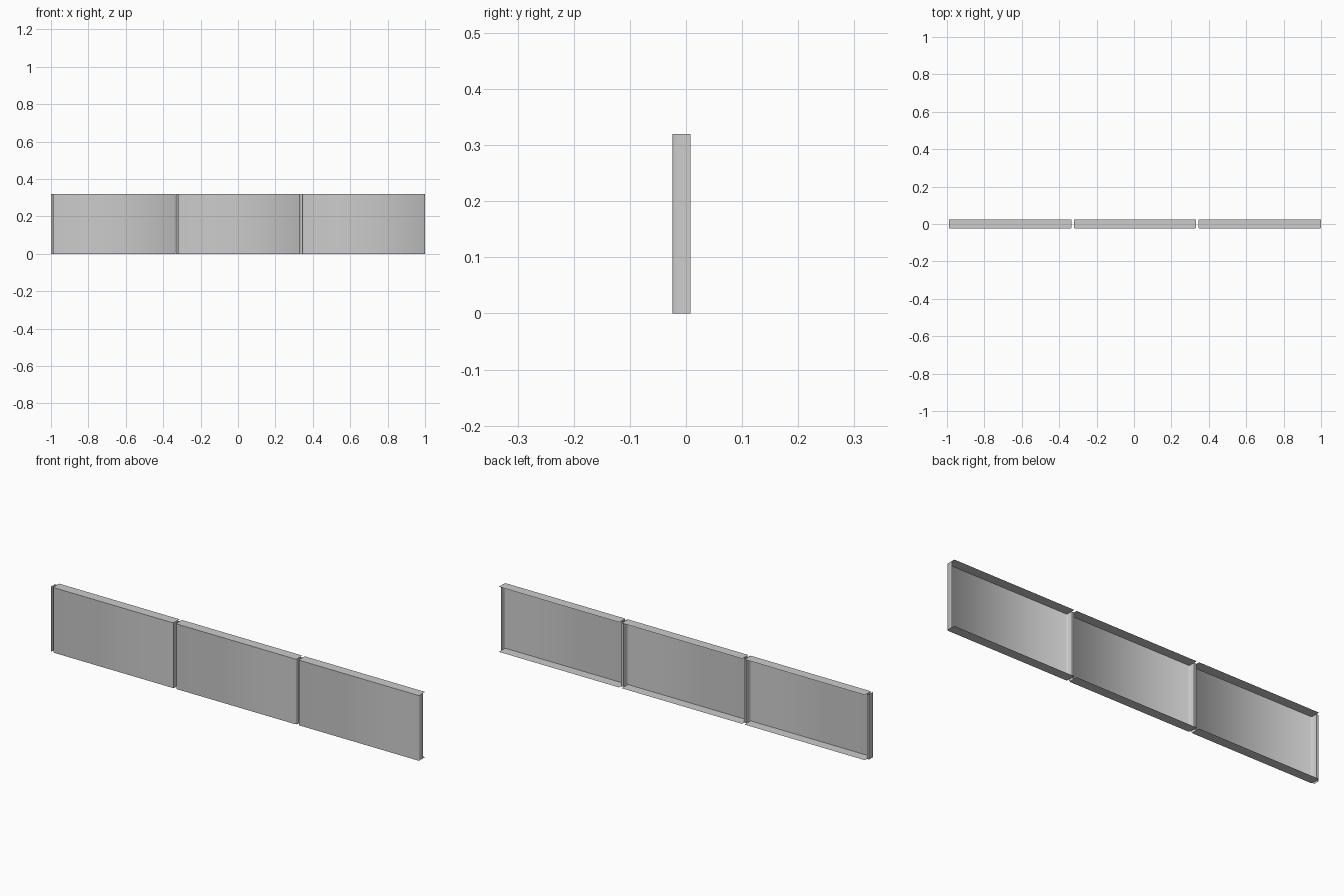
import bpy, math

if "Cube" in bpy.data.objects:
    bpy.data.objects.remove(bpy.data.objects["Cube"])

H, FRONT, WALL, BACK = 0.32, -0.024, 0.008, 0.024   # height and depth levels
WIDTH, PITCH, GROOVE, CH = 0.665, 0.6675, 0.011, 0.004


def make_object(name, verts, faces):
    me = bpy.data.meshes.new(name)
    me.from_pydata(verts, [], faces)
    me.update()
    ob = bpy.data.objects.new(name, me)
    bpy.context.collection.objects.link(ob)
    return ob


def extrude_profile(name, pts):
    # open sheet profile in plan, raised to full height
    n = len(pts)
    verts = [(x, y, z) for z in (0, H) for x, y in pts]
    faces = [(i, i + 1, n + i + 1, n + i) for i in range(n - 1)]
    return make_object(name, verts, faces)


for k in range(3):
    a = -1 + k * PITCH
    l, r = a + GROOVE, a + WIDTH

    # front sheet with joint channel on the left and return on the right
    sheet = extrude_profile(f"panel_sheet_{k + 1}", [
        (a, FRONT), (a, WALL), (l, WALL), (l, FRONT + CH), (l + CH, FRONT),
        (r - CH, FRONT), (r, FRONT + CH), (r, WALL)])
    bpy.context.view_layer.objects.active = sheet
    sheet.select_set(True)
    bpy.ops.object.shade_smooth_by_angle(angle=math.radians(60))
    sheet.select_set(False)

    # thin top and bottom flanges folded backwards
    outline = [(l + CH, FRONT), (r - CH, FRONT), (r, FRONT + CH),
               (r, BACK), (l, BACK), (l, FRONT + CH)]
    for part, z in (("top", H), ("bottom", 0)):
        face = list(range(len(outline)))
        if z == 0:
            face.reverse()
        make_object(f"{part}_flange_{k + 1}", [(x, y, z) for x, y in outline], [face])
